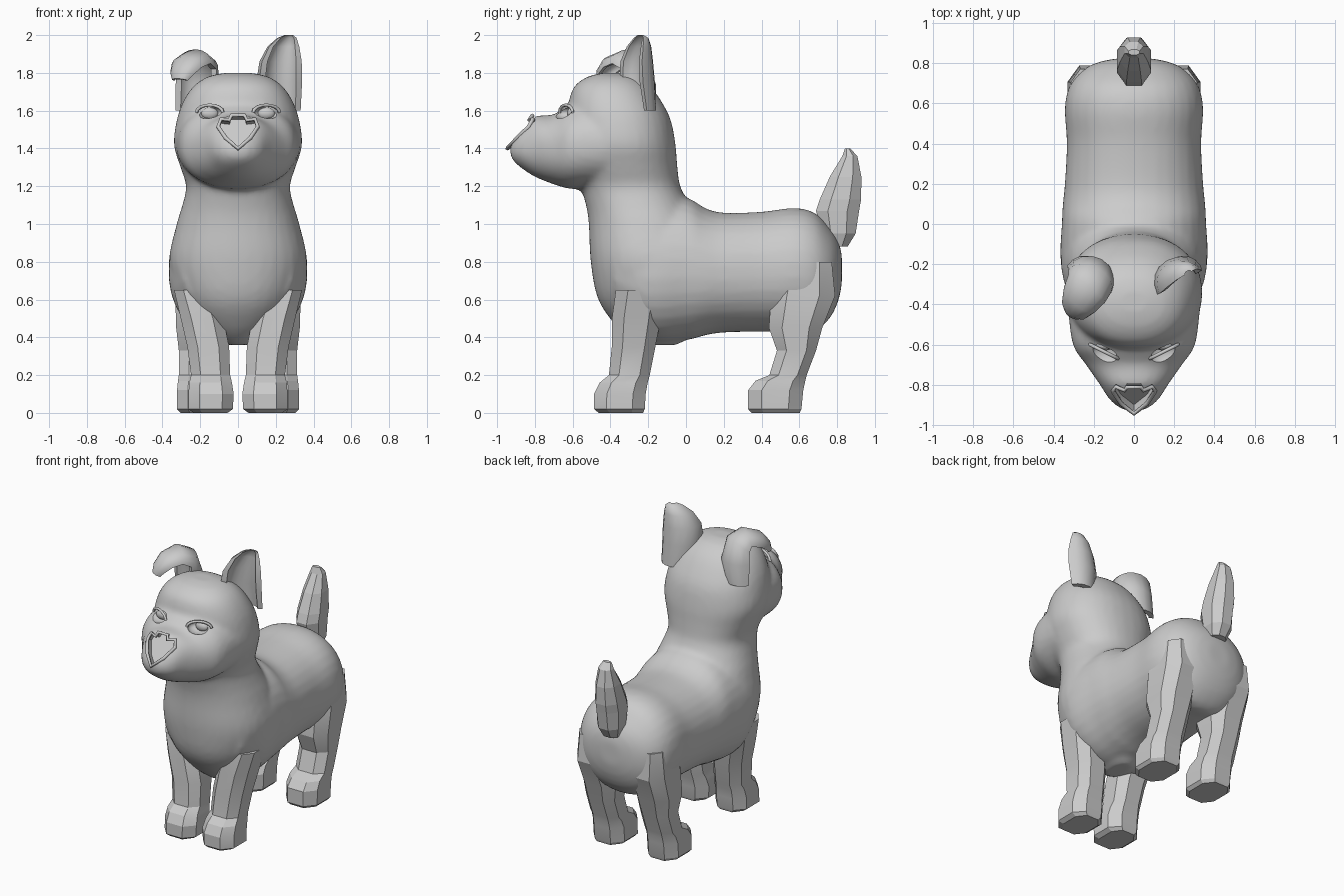
import bpy, bmesh, math
from mathutils import Vector

if "Cube" in bpy.data.objects:
    bpy.data.objects.remove(bpy.data.objects["Cube"])


def make(name, verts, faces):
    me = bpy.data.meshes.new(name)
    me.from_pydata([tuple(v) for v in verts], [], faces)
    bm = bmesh.new()
    bm.from_mesh(me)
    bmesh.ops.recalc_face_normals(bm, faces=bm.faces)
    bm.to_mesh(me)
    bm.free()
    ob = bpy.data.objects.new(name, me)
    bpy.context.collection.objects.link(ob)
    return ob


def skin(name, rings):
    # bridge equal-sized closed rings and cap both ends
    n = len(rings[0])
    verts = [v for r in rings for v in r]
    faces = [(k * n + i, k * n + (i + 1) % n, (k + 1) * n + (i + 1) % n, (k + 1) * n + i)
             for k in range(len(rings) - 1) for i in range(n)]
    faces += [tuple(range(n)), tuple(range((len(rings) - 1) * n, len(rings) * n))]
    return make(name, verts, faces)


def refine(rows, sub):
    # Catmull-Rom subdivision of ring parameters
    if sub == 1:
        return rows
    out = []
    for i in range(len(rows) - 1):
        a, b, c, d = rows[max(i - 1, 0)], rows[i], rows[i + 1], rows[min(i + 2, len(rows) - 1)]
        for s in range(sub):
            t = s / sub
            out.append([q + .5 * t * (r - p + t * (2 * p - 5 * q + 4 * r - w + t * (3 * (q - r) + w - p)))
                        for p, q, r, w in zip(a, b, c, d)])
    return out + [rows[-1]]


def loft(name, rows, axis='z', n=32, power=2.2, sub=4):
    # rows: position, low, high, x inner, x outer (or only half width)
    rows = [r if len(r) == 5 else (*r[:3], -r[3], r[3]) for r in rows]
    rings = []
    for p, lo, hi, x0, x1 in refine(rows, sub):
        ring = []
        for i in range(n):
            a = 2 * math.pi * (i + .5) / n
            c, s = math.cos(a), math.sin(a)
            x = (x0 + x1) / 2 + (x1 - x0) / 2 * math.copysign(abs(c) ** (2 / power), c)
            w = (lo + hi) / 2 + (hi - lo) / 2 * math.copysign(abs(s) ** (2 / power), s)
            ring.append((x, w, p) if axis == 'z' else (x, p, w))
        rings.append(ring)
    return skin(name, rings)


def select(obs):
    bpy.ops.object.select_all(action='DESELECT')
    for o in obs:
        o.select_set(True)
    bpy.context.view_layer.objects.active = obs[0]


def smooth(ob, angle=40):
    select([ob])
    bpy.ops.object.shade_smooth_by_angle(angle=math.radians(angle))


def ball(name, loc, size):
    bpy.ops.mesh.primitive_uv_sphere_add(segments=20, ring_count=12, location=loc)
    ob = bpy.context.object
    ob.name, ob.scale = name, size
    return ob


def tube(name, pts, r, closed=False):
    cu = bpy.data.curves.new(name, 'CURVE')
    cu.dimensions, cu.bevel_depth, cu.bevel_resolution = '3D', r, 1
    sp = cu.splines.new('POLY')
    sp.points.add(len(pts) - 1)
    for p, q in zip(sp.points, pts):
        p.co = (*q, 1)
    sp.use_cyclic_u = closed
    ob = bpy.data.objects.new(name, cu)
    bpy.context.collection.objects.link(ob)
    return ob


# torso, neck with skull, muzzle: fused into one smooth body
torso = loft("torso", [
    (-.38, .52, 1.05, .30), (-.2, .375, 1.14, .365), (0, .385, 1.14, .36), (.1, .41, 1.085, .355),
    (.2, .425, 1.06, .345), (.4, .43, 1.065, .335), (.57, .43, 1.085, .345), (.68, .43, 1.06, .325),
    (.76, .50, .98, .265), (.805, .59, .91, .18), (.825, .68, .84, .08)], 'y')
neck = loft("neck", [
    (.36, -.25, -.05, .06), (.45, -.36, .1, .2), (.6, -.465, .15, .31), (.8, -.505, .15, .365),
    (1, -.515, .08, .325), (1.1, -.53, .02, .295), (1.2, -.56, -.03, .275), (1.3, -.6, -.045, .305),
    (1.42, -.625, -.055, .34), (1.55, -.63, -.08, .325), (1.65, -.62, -.13, .29),
    (1.73, -.59, -.19, .235), (1.78, -.52, -.26, .16), (1.8, -.44, -.33, .07)])
muzzle = loft("muzzle", [
    (-.42, 1.19, 1.66, .33), (-.6, 1.185, 1.64, .305), (-.7, 1.21, 1.58, .24), (-.8, 1.25, 1.57, .17),
    (-.87, 1.295, 1.505, .125), (-.91, 1.33, 1.45, .08), (-.93, 1.36, 1.42, .04)], 'y')
select([torso, neck, muzzle])
bpy.ops.object.join()
body = bpy.context.object
body.name = "body"
rm = body.modifiers.new("fuse", 'REMESH')
rm.mode, rm.voxel_size = 'VOXEL', .018
sm = body.modifiers.new("soften", 'SMOOTH')
sm.factor, sm.iterations = .5, 6

# nose outline, lying on the sloping muzzle tip
half = [(0, 1.40), (.065, 1.455), (.105, 1.515), (.09, 1.555), (.045, 1.55), (.035, 1.575)]
outline = half + [(-x, z) for x, z in reversed(half[1:])]
nose = [Vector((x, -.945 + (z - 1.4) * .74 + 2.5 * x * x, z)) for x, z in outline]
cutters = [skin("nose_cutter", [[v + Vector((0, d, -d * .5)) for v in nose] for d in (-.1, .045)])]
cutters += [ball("eye_cutter", (s * .15, -.65, 1.59), (.068, .06, .036)) for s in (-1, 1)]
for c in cutters:
    c.hide_render = True
    bo = body.modifiers.new("cut", 'BOOLEAN')
    bo.operation, bo.object, bo.solver = 'DIFFERENCE', c, 'EXACT'
bpy.context.view_layer.update()
dg = bpy.context.evaluated_depsgraph_get()
baked = bpy.data.meshes.new_from_object(body.evaluated_get(dg))
body.modifiers.clear()
body.data = baked
for c in cutters:
    bpy.data.objects.remove(c)
smooth(body)
tube("nose_rim", nose, .011, True)

# eyes and lids
for s in (-1, 1):
    smooth(ball("eye", (s * .15, -.605, 1.585), (.045, .025, .032)))
    tube("eyelid", [(s * (.15 + .07 * math.cos(a)), -.635 + .035 * math.cos(a), 1.59 + .04 * math.sin(a))
                    for a in [math.pi * k / 8 for k in range(9)]], .009)


# ears: crescent rings given by centre, half width, spread direction, depth vector
def ear(name, rows):
    rings = []
    for c, a, u, d in rows:
        c, u, d = Vector(c), Vector(u).normalized(), Vector(d)
        arc = [math.pi * k / 8 for k in range(9)]
        ring = [c + u * a * math.cos(t) + d * math.sin(t) for t in arc]
        ring += [c + u * a * .72 * math.cos(t) + d * .6 * math.sin(t) for t in reversed(arc)]
        rings.append(ring)
    smooth(skin(name, rings), 50)


u, d = (.88, .48, 0), Vector((-.48, .88, 0))
ear("upright_ear", [
    ((.235, -.26, 1.6), .11, u, d * .10), ((.225, -.29, 1.75), .13, u, d * .125),
    ((.232, -.29, 1.86), .12, u, d * .115), ((.245, -.27, 1.94), .09, u, d * .085),
    ((.262, -.25, 1.985), .055, u, d * .05), ((.27, -.245, 2.0), .025, u, d * .02)])
u, v, d = (-.88, .48, 0), (-.78, .62, 0), Vector((.48, .88, 0))
ear("folded_ear", [
    ((-.235, -.26, 1.6), .11, u, d * .10), ((-.22, -.28, 1.74), .125, u, d * .12),
    ((-.22, -.285, 1.82), .12, u, (.04, .065, .06)), ((-.235, -.32, 1.85), .115, v, (.01, .01, .075)),
    ((-.27, -.375, 1.83), .10, v, (-.02, -.03, .055)), ((-.295, -.42, 1.79), .075, v, (-.025, -.03, .03)),
    ((-.305, -.435, 1.76), .05, v, (-.02, -.025, .01))])

# legs with paws, flat-sided
front = [(0, -.47, -.22, .05, .24), (.02, -.495, -.21, .02, .27), (.1, -.495, -.205, .015, .27),
         (.16, -.465, -.195, .025, .265), (.2, -.415, -.185, .035, .255), (.35, -.4, -.155, .04, .275),
         (.5, -.4, -.125, .07, .31), (.65, -.38, -.1, .13, .345)]
hind = [(0, .34, .61, .1, .31), (.02, .32, .62, .08, .33), (.12, .32, .63, .08, .33),
        (.17, .36, .64, .085, .325), (.2, .435, .645, .09, .32), (.33, .475, .695, .09, .32),
        (.45, .43, .73, .07, .335), (.62, .44, .8, .08, .34), (.8, .5, .78, .12, .32)]
for s in (-1, 1):
    for name, rows in (("front_leg", front), ("hind_leg", hind)):
        leg = loft(name, [(z, a, b, s * x0, s * x1) for z, a, b, x0, x1 in rows], n=8, power=2.6, sub=1)
        smooth(leg, 22)

# tail
loft("tail", [(.88, .74, .86, .06), (.95, .71, .905, .085), (1.07, .68, .925, .09), (1.13, .70, .935, .09),
              (1.25, .755, .935, .075), (1.36, .825, .91, .05), (1.4, .84, .87, .03)], n=8, power=2.2, sub=1)
